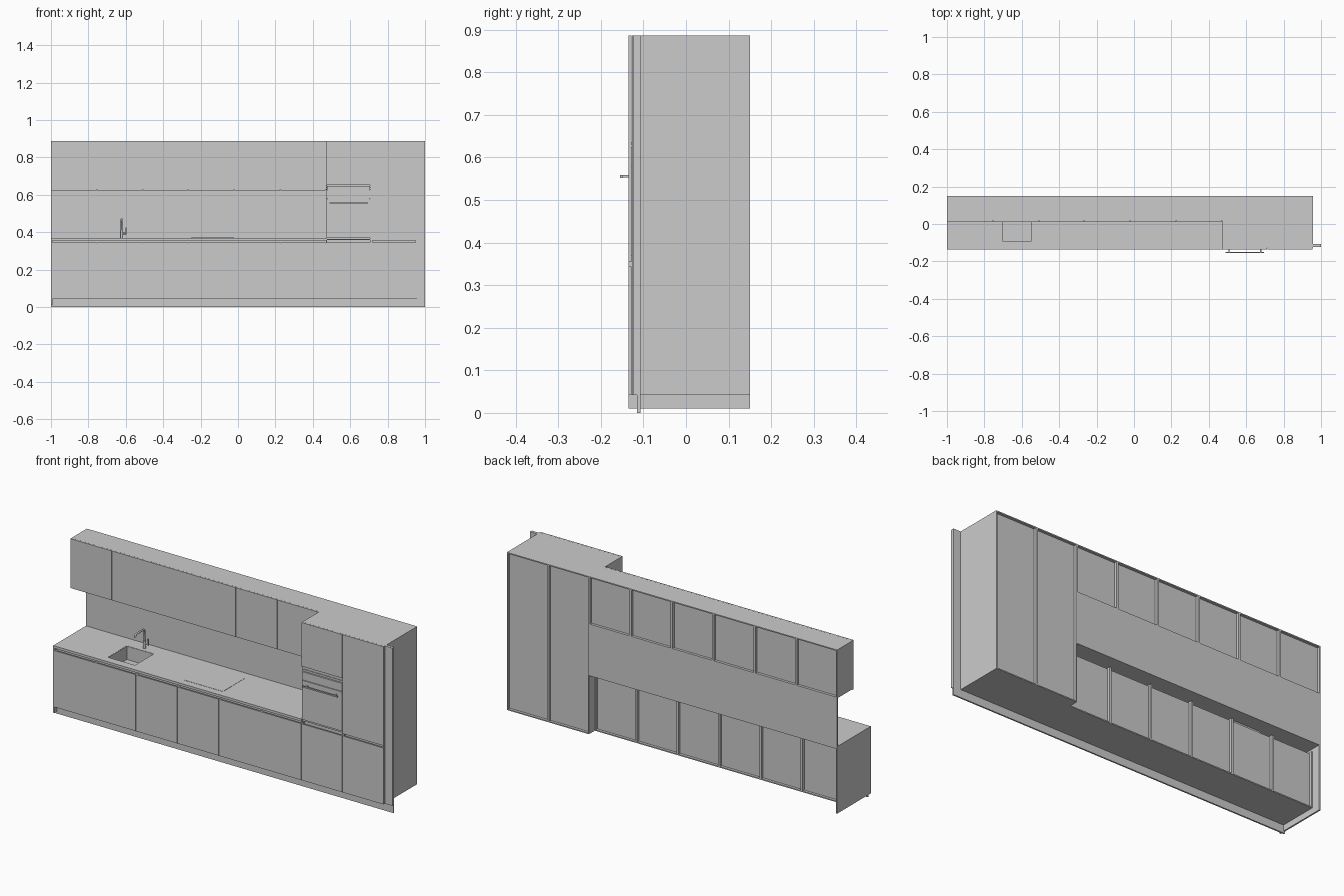
import bpy, bmesh, math
from mathutils import Matrix, Vector

if "Cube" in bpy.data.objects:
    bpy.data.objects.remove(bpy.data.objects["Cube"])

FRONT, CARC, BACK, TOP = -0.135, -0.127, 0.15, 0.886
PITCH = 0.245
COLS = [-1 + PITCH * i for i in range(7)]          # base and wall cabinet grid
TALL = [0.47, 0.712, 0.956]                        # tall cabinet grid


def finish(name, bm):
    me = bpy.data.meshes.new(name)
    bm.to_mesh(me)
    bm.free()
    ob = bpy.data.objects.new(name, me)
    bpy.context.collection.objects.link(ob)
    return ob


def add_box(bm, x0, x1, y0, y1, z0, z1):
    m = Matrix.Translation(((x0 + x1) / 2, (y0 + y1) / 2, (z0 + z1) / 2))
    m = m @ Matrix.Diagonal((x1 - x0, y1 - y0, z1 - z0, 1))
    return bmesh.ops.create_cube(bm, size=1, matrix=m)


def box(name, *b):
    bm = bmesh.new()
    add_box(bm, *b)
    return finish(name, bm)


def carcass(name, x0, x1, y0, y1, z0, z1, top=True):
    # sides, bottom, top and a back panel set in from the rear edge
    t, inset = 0.006, 0.014
    bm = bmesh.new()
    add_box(bm, x0, x0 + t, y0, y1, z0, z1)
    add_box(bm, x1 - t, x1, y0, y1, z0, z1)
    add_box(bm, x0 + t, x1 - t, y0, y1, z0, z0 + t)
    if top:
        add_box(bm, x0 + t, x1 - t, y0, y1, z1 - t, z1)
    add_box(bm, x0 + t, x1 - t, y1 - inset - 0.003, y1 - inset, z0 + t, z1 - t)
    return finish(name, bm)


def door(name, x0, x1, y, z0, z1):
    g = 0.001
    return box(name, x0 + g, x1 - g, y, y + 0.0075, z0, z1)


def tube(name, pts, r):
    cu = bpy.data.curves.new(name, 'CURVE')
    cu.dimensions = '3D'
    cu.bevel_depth, cu.bevel_resolution, cu.use_fill_caps = r, 3, True
    sp = cu.splines.new('POLY')
    sp.points.add(len(pts) - 1)
    for p, co in zip(sp.points, pts):
        p.co = (*co, 1)
    ob = bpy.data.objects.new(name, cu)
    bpy.context.collection.objects.link(ob)
    return ob


# base and wall cabinets with their doors
for i, (a, b) in enumerate(zip(COLS, COLS[1:])):
    left = a + 0.008 if i == 0 else a
    carcass(f"base_cabinet_{i}", left, b, CARC, 0.10, 0.042, 0.342, top=False)
    door(f"base_door_{i}", left, b, FRONT, 0.042, 0.344)
    carcass(f"wall_cabinet_{i}", a, b, 0.018, BACK, 0.627, TOP)
    door(f"wall_door_{i}", a, b, 0.010, 0.622, TOP)

# end panel, plinth and finger-pull channel
box("end_panel", -1, -0.992, FRONT, BACK, 0.01, 0.356)
box("plinth", -1, 1, -0.115, -0.107, 0, 0.042)
box("base_grip_channel", -0.992, 0.47, -0.118, -0.112, 0.325, 0.356)

# worktop with sink opening
SX0, SX1, SY0, SY1 = -0.706, -0.545, -0.092, 0.068
worktop = box("worktop", -1, 0.47, FRONT, BACK, 0.356, 0.369)
cutter = box("sink_cutter", SX0, SX1, SY0, SY1, 0.30, 0.40)
cutter.hide_render = True
cutter.hide_viewport = True
mod = worktop.modifiers.new("sink_hole", 'BOOLEAN')
mod.operation, mod.object, mod.solver = 'DIFFERENCE', cutter, 'EXACT'

# sink bowl, open at the top
bm = bmesh.new()
add_box(bm, SX0, SX1, SY0, SY1, 0.295, 0.368)
bm.normal_update()
bmesh.ops.delete(bm, geom=[f for f in bm.faces if f.normal.z > 0.9], context='FACES_ONLY')
bowl = finish("sink_bowl", bm)
sol = bowl.modifiers.new("thickness", 'SOLIDIFY')
sol.thickness, sol.offset = 0.003, -1

# sink drain
bm = bmesh.new()
bmesh.ops.create_cone(bm, cap_ends=True, segments=24, radius1=0.014, radius2=0.014, depth=0.002,
                      matrix=Matrix.Translation(((SX0 + SX1) / 2, (SY0 + SY1) / 2, 0.299)))
finish("sink_drain", bm)

# tap: body with bent spout, and side lever
FX, FY = -0.622, 0.098
tube("tap_body", [(FX, FY, 0.367), (FX, FY, 0.41)], 0.008)
tube("tap_spout", [(FX, FY, 0.40), (FX, FY, 0.462), (FX, FY - 0.008, 0.470),
                   (FX, 0.025, 0.470), (FX, 0.020, 0.468), (FX, 0.019, 0.455)], 0.005)
tube("tap_lever_stem", [(FX, FY, 0.393), (FX + 0.024, FY, 0.393)], 0.005)
tube("tap_lever", [(FX + 0.024, FY, 0.388), (FX + 0.024, FY - 0.004, 0.425)], 0.003)

# flush hob and wall panel
box("hob", -0.252, -0.022, -0.096, 0.09, 0.368, 0.3702)
box("splashback", -1, 0.47, 0.142, BACK, 0.369, 0.627)

# tall cabinets
for i, (a, b) in enumerate(zip(TALL, TALL[1:])):
    carcass(f"tall_cabinet_{i}", a, b, CARC, BACK, 0.042, TOP)
    door(f"tall_lower_door_{i}", a, b, FRONT, 0.042, 0.344)
    box(f"tall_grip_channel_{i}", a + 0.006, b - 0.006, -0.118, -0.112, 0.325, 0.375)

A, B, C = TALL
door("fridge_upper_door", B, C, FRONT, 0.356, TOP)
door("oven_upper_door", A, B, FRONT, 0.652, TOP)

# built-in oven: door, control strip, vent and handle
box("oven_body", A + 0.008, B - 0.008, CARC, 0.10, 0.370, 0.64)
box("oven_door", A + 0.003, B - 0.003, FRONT, CARC, 0.368, 0.578)
box("oven_control_strip", A + 0.003, B - 0.003, FRONT, CARC, 0.581, 0.624)
box("oven_vent", A + 0.006, B - 0.006, -0.130, -0.12, 0.630, 0.636)
box("oven_lower_shelf", A + 0.006, B - 0.006, CARC, 0.10, 0.357, 0.364)
box("oven_shelf", A + 0.006, B - 0.006, CARC, 0.10, 0.640, 0.648)
box("oven_handle", 0.490, 0.695, -0.155, -0.149, 0.552, 0.559)
for i, x in enumerate((0.505, 0.675)):
    box(f"oven_handle_post_{i}", x, x + 0.006, -0.151, FRONT, 0.553, 0.558)

# filler strip closing the right end
box("filler_strip", C, 1, -0.123, -0.107, 0.042, TOP)
